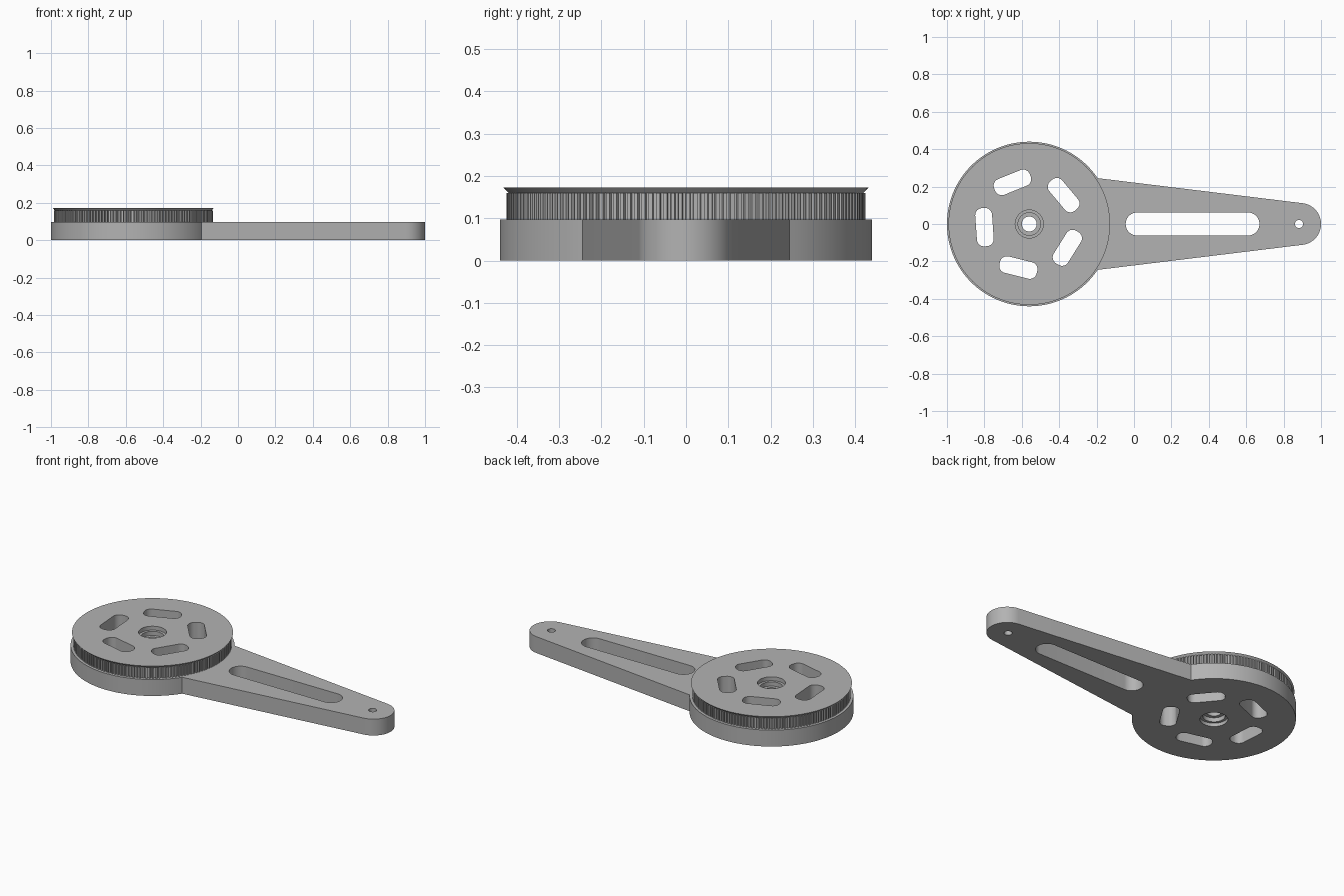
import bpy, bmesh
from math import sin, cos, pi, radians, acos, atan2

cube = bpy.data.objects.get("Cube")
if cube:
    bpy.data.objects.remove(cube, do_unlink=True)

HUB_X, HUB_R = -0.56, 0.44
TIP_X, TIP_R = 0.888, 0.112
PLATE_TOP, TEETH_TOP, TOP = 0.097, 0.16, 0.173
TEETH = 150

grey = bpy.data.materials.new("light grey metal")
grey.use_nodes = True
colour = (0.45, 0.45, 0.45, 1)
grey.diffuse_color = colour
grey.node_tree.nodes["Principled BSDF"].inputs["Base Color"].default_value = colour


def arc(cx, cy, r, a0, a1, n):
    return [(cx + r * cos(a0 + (a1 - a0) * i / n),
             cy + r * sin(a0 + (a1 - a0) * i / n)) for i in range(n + 1)]


def circle(x, r, n=96):
    return arc(x, 0, r, 0, 2 * pi, n)[:-1]


def stack(name, rings):
    """Solid skinned through closed (outline, z) rings of equal point count."""
    bm = bmesh.new()
    loops = [[bm.verts.new((x, y, z)) for x, y in pts] for pts, z in rings]
    n = len(loops[0])
    bm.faces.new(loops[0][::-1])
    bm.faces.new(loops[-1])
    for lo, hi in zip(loops, loops[1:]):
        for i in range(n):
            j = (i + 1) % n
            bm.faces.new((lo[i], lo[j], hi[j], hi[i]))
    bmesh.ops.recalc_face_normals(bm, faces=bm.faces)
    mesh = bpy.data.meshes.new(name)
    bm.to_mesh(mesh)
    bm.free()
    mesh.materials.append(grey)
    ob = bpy.data.objects.new(name, mesh)
    bpy.context.collection.objects.link(ob)
    return ob


def prism(name, pts, z0, z1):
    return stack(name, [(pts, z0), (pts, z1)])


def slot(cx, cy, length, width, r, angle):
    """Rounded rectangle outline turned by angle."""
    hx, hy = length / 2 - r, width / 2 - r
    pts = []
    for k, (sx, sy) in enumerate([(1, 1), (-1, 1), (-1, -1), (1, -1)]):
        pts += arc(sx * hx, sy * hy, r, k * pi / 2, (k + 1) * pi / 2, 10)
    c, s = cos(angle), sin(angle)
    return [(cx + x * c - y * s, cy + x * s + y * c) for x, y in pts]


# Base plate: hub disc running into a tapered arm with a round tip
join = atan2(0.245, -0.195 - HUB_X)
tilt = acos((HUB_R * sin(join) - TIP_R) / (TIP_X + 0.195)) - 0.03
tilt = pi / 2 - 0.122
outline = arc(HUB_X, 0, HUB_R, join, 2 * pi - join, 110)
outline += arc(TIP_X, 0, TIP_R, -tilt, tilt, 36)
plate = prism("base_plate_with_arm", outline, 0, PLATE_TOP)

# Toothed rim: narrow grooves all the way round
rim_pts = []
for i in range(TEETH):
    for part, r in ((0, 0.425), (0.5, 0.425), (0.58, 0.416), (0.92, 0.416)):
        a = 2 * pi * (i + part) / TEETH
        rim_pts.append((HUB_X + r * cos(a), r * sin(a)))
rim = prism("toothed_rim", rim_pts, PLATE_TOP, TEETH_TOP)

# Flange flaring outwards above the teeth
flange = stack("top_flange", [(circle(HUB_X, 0.42, 120), TEETH_TOP),
                              (circle(HUB_X, 0.432, 120), TOP)])

# Cutters: five hub slots, stepped bore, arm slot and tip hole
cutters = []
for k in range(5):
    a = radians(40 + 72 * k)
    pts = slot(HUB_X + 0.24 * cos(a), 0.24 * sin(a), 0.205, 0.09, 0.038, a + pi / 2)
    cutters.append(prism("hub_slot_cutter", pts, -0.1, 0.3))
steps = [(0.075, -0.1), (0.075, 0.02), (0.06, 0.02), (0.06, 0.045), (0.04, 0.045),
         (0.04, 0.125), (0.06, 0.125), (0.06, 0.15), (0.075, 0.15), (0.075, 0.3)]
cutters.append(stack("bore_cutter", [(circle(HUB_X, r, 48), z) for r, z in steps]))
arm_cutters = [
    prism("arm_slot_cutter", slot(0.313, 0, 0.715, 0.123, 0.061, 0), -0.1, 0.3),
    prism("tip_hole_cutter", circle(0.882, 0.022, 32), -0.1, 0.3)]


def finish(ob, tools):
    bpy.ops.object.select_all(action="DESELECT")
    bpy.context.view_layer.objects.active = ob
    ob.select_set(True)
    for tool in tools:
        mod = ob.modifiers.new("cut", "BOOLEAN")
        mod.object, mod.operation, mod.solver = tool, "DIFFERENCE", "EXACT"
        bpy.ops.object.modifier_apply(modifier=mod.name)
    bpy.ops.object.shade_smooth_by_angle(angle=radians(25))


finish(plate, cutters + arm_cutters)
finish(rim, cutters)
finish(flange, cutters)

for tool in cutters + arm_cutters:
    bpy.data.objects.remove(tool, do_unlink=True)
